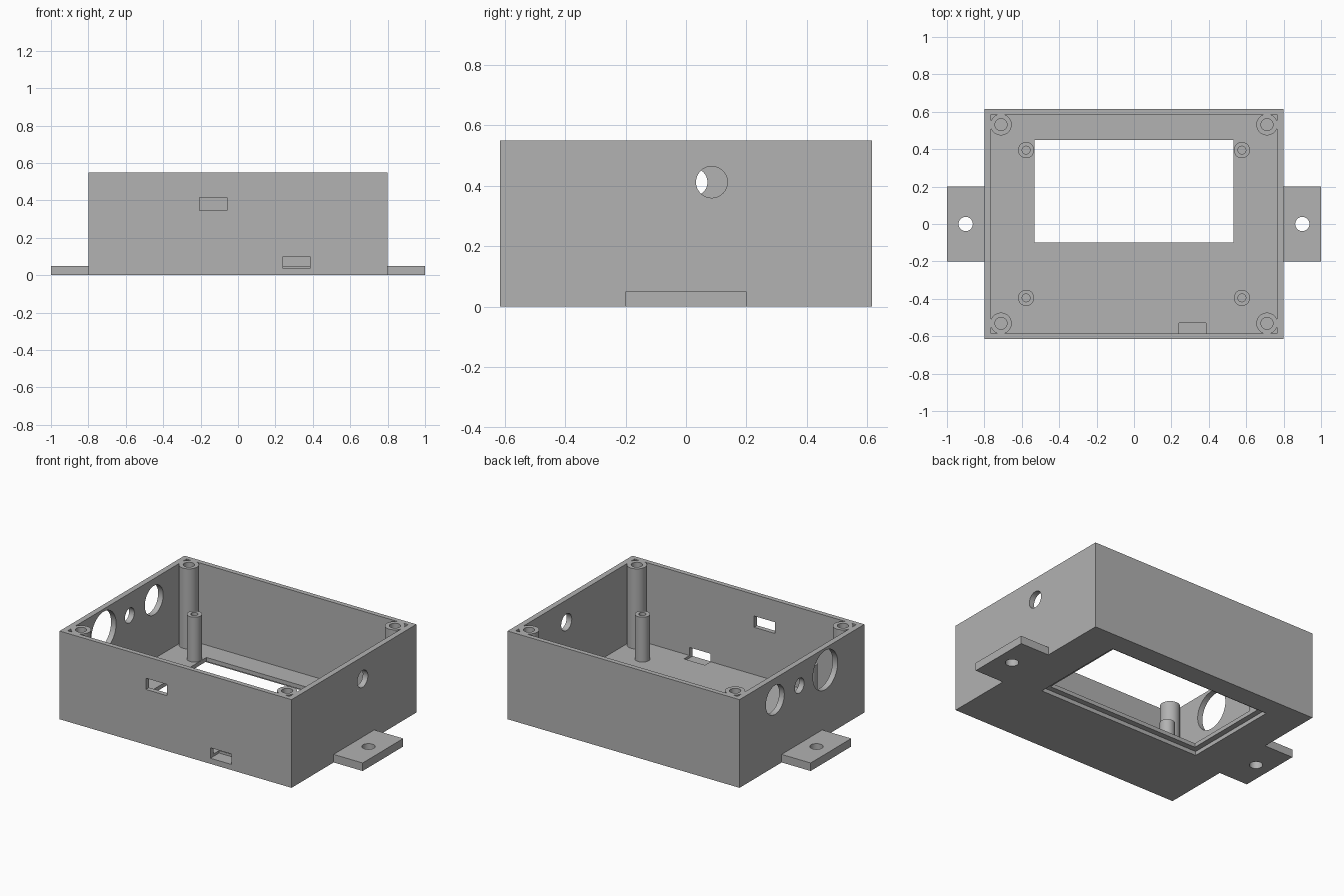
import bpy, math

if "Cube" in bpy.data.objects:
    bpy.data.objects.remove(bpy.data.objects["Cube"])

grey = bpy.data.materials.new("grey_plastic")
grey.diffuse_color = (0.445, 0.445, 0.445, 1)
grey.use_nodes = True
grey.node_tree.nodes["Principled BSDF"].inputs["Base Color"].default_value = grey.diffuse_color


def box(name, x, y, z):
    """Box from (min, max) ranges."""
    bpy.ops.mesh.primitive_cube_add(size=1, location=[sum(r) / 2 for r in (x, y, z)])
    ob = bpy.context.object
    ob.name = name
    ob.scale = [r[1] - r[0] for r in (x, y, z)]
    bpy.ops.object.transform_apply(location=True, rotation=True, scale=True)
    ob.data.materials.append(grey)
    return ob


def rod(name, centre, r, length, axis="z"):
    """Cylinder about its centre, along z or x."""
    rot = (0, math.pi / 2, 0) if axis == "x" else (0, 0, 0)
    bpy.ops.mesh.primitive_cylinder_add(vertices=48, radius=r, depth=length,
                                        location=centre, rotation=rot)
    ob = bpy.context.object
    ob.name = name
    bpy.ops.object.transform_apply(location=True, rotation=True, scale=True)
    ob.data.materials.append(grey)
    return ob


def combine(target, other, operation):
    """Apply a boolean and discard the helper."""
    mod = target.modifiers.new("bool", "BOOLEAN")
    mod.operation, mod.solver, mod.object = operation, "EXACT", other
    bpy.context.view_layer.objects.active = target
    bpy.ops.object.modifier_apply(modifier=mod.name)
    bpy.data.objects.remove(other, do_unlink=True)


def smooth(ob):
    bpy.ops.object.select_all(action="DESELECT")
    ob.select_set(True)
    bpy.context.view_layer.objects.active = ob
    bpy.ops.object.shade_smooth_by_angle(angle=math.radians(30))


W, D, H = 0.80, 0.615, 0.55       # half width, half depth, height
IW, ID, FLOOR = 0.765, 0.585, 0.05  # inner half sizes, floor thickness
corners = [(sx, sy) for sx in (-1, 1) for sy in (-1, 1)]

# Open-topped shell
case = box("enclosure", (-W, W), (-D, D), (0, H))
combine(case, box("cavity", (-IW, IW), (-ID, ID), (FLOOR, H + 0.1)), "DIFFERENCE")

# Mounting lugs with screw holes
for s in (-1, 1):
    lug = sorted((s * (W - 0.02), s * 1.0))
    combine(case, box("lug", lug, (-0.2, 0.2), (0, FLOOR)), "UNION")
    combine(case, rod("lug_hole", (s * 0.9, 0, 0), 0.038, 0.3), "DIFFERENCE")

# Corner screw posts, flush with the rim, with blind holes
for sx, sy in corners:
    x, y = sx * 0.711, sy * 0.531
    combine(case, rod("corner_post", (x, y, (H + 0.03) / 2), 0.057, H - 0.03), "UNION")
    combine(case, rod("post_hole", (x, y, H), 0.032, 0.5), "DIFFERENCE")

# Display window in the floor, with a rebate underneath
combine(case, box("window", (-0.533, 0.531), (-0.10, 0.45), (-0.1, 0.1)), "DIFFERENCE")
combine(case, box("rebate", (-0.568, 0.566), (-0.135, 0.485), (-0.1, 0.025)), "DIFFERENCE")

# Front connector slots; the lower one bites into the floor
combine(case, box("upper_slot", (-0.205, -0.06), (-0.7, -0.56), (0.345, 0.415)), "DIFFERENCE")
combine(case, box("lower_slot", (0.24, 0.385), (-0.7, -0.53), (0.035, 0.10)), "DIFFERENCE")

# Round side openings: x, y, z, radius
for x, y, z, r in ((0.78, 0.085, 0.412, 0.052), (-0.78, 0.265, 0.415, 0.091),
                   (-0.78, 0.025, 0.412, 0.046), (-0.78, -0.23, 0.412, 0.122)):
    combine(case, rod("side_hole", (x, y, z), r, 0.1, "x"), "DIFFERENCE")
smooth(case)

# Board standoffs with blind pilot holes
for sx, sy in corners:
    x, y = sx * 0.577, sy * 0.395
    post = rod("board_standoff", (x, y, FLOOR + 0.14), 0.043, 0.28)
    combine(post, rod("pilot_hole", (x, y, FLOOR + 0.28), 0.021, 0.4), "DIFFERENCE")
    smooth(post)
